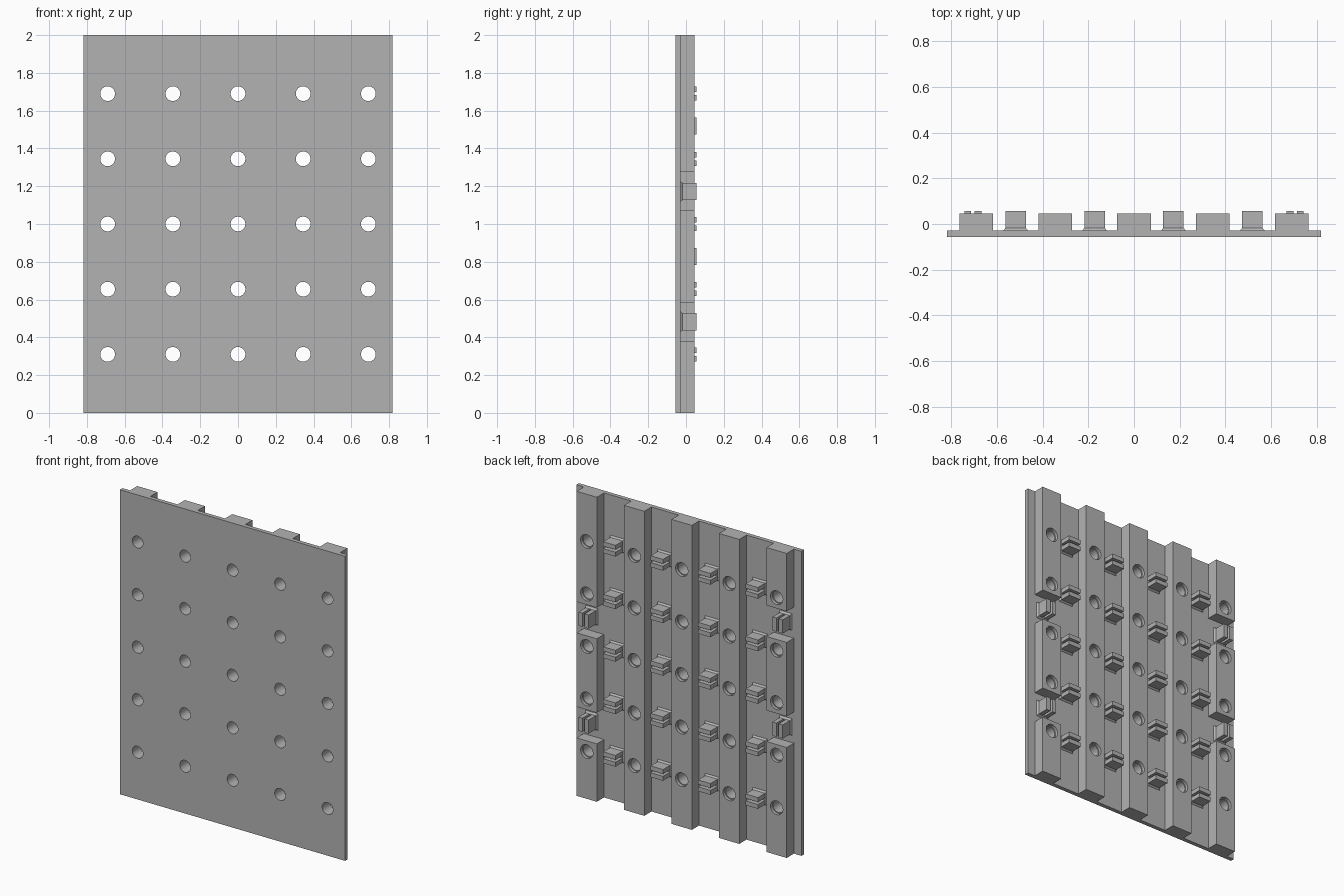
import bpy, bmesh, math
from mathutils import Matrix, Vector

if "Cube" in bpy.data.objects:
    bpy.data.objects.remove(bpy.data.objects["Cube"])

GREY = (0.45, 0.45, 0.45, 1)
mat = bpy.data.materials.new("plain grey")
mat.use_nodes = True
mat.diffuse_color = GREY
mat.node_tree.nodes["Principled BSDF"].inputs["Base Color"].default_value = GREY

W, FRONT, SKIN, RIB, TIP = 0.818, -0.0565, -0.0295, 0.045, 0.0565
PITCH, RIB_HALF = 0.345, 0.0735
COLS = [i * PITCH for i in range(-2, 3)]
ROWS = [1 + x for x in COLS]


def finish(bm, name):
    bmesh.ops.recalc_face_normals(bm, faces=bm.faces)
    mesh = bpy.data.meshes.new(name)
    bm.to_mesh(mesh)
    bm.free()
    mesh.materials.append(mat)
    ob = bpy.data.objects.new(name, mesh)
    bpy.context.scene.collection.objects.link(ob)
    return ob


def extrude(profile, direction, name):
    bm = bmesh.new()
    face = bm.faces.new([bm.verts.new(p) for p in profile])
    top = bmesh.ops.extrude_face_region(bm, geom=[face])["geom"]
    bmesh.ops.translate(bm, vec=direction,
                        verts=[v for v in top if isinstance(v, bmesh.types.BMVert)])
    return finish(bm, name)


def box(bm, x0, x1, y0, y1, z0, z1):
    m = Matrix.Translation(((x0 + x1) / 2, (y0 + y1) / 2, (z0 + z1) / 2))
    bmesh.ops.create_cube(bm, size=1, matrix=m @ Matrix.Diagonal((x1 - x0, y1 - y0, z1 - z0, 1)))


def drill(radius, y0, y1, name):
    bm = bmesh.new()
    for x in COLS:
        for z in ROWS:
            m = Matrix.Translation((x, (y0 + y1) / 2, z)) @ Matrix.Rotation(math.pi / 2, 4, 'X')
            bmesh.ops.create_cone(bm, cap_ends=True, segments=32, radius1=radius,
                                  radius2=radius, depth=y1 - y0, matrix=m)
    return finish(bm, name)


def cut(target, cutter):
    cutter.hide_render = True
    mod = target.modifiers.new("cut", 'BOOLEAN')
    mod.operation, mod.solver, mod.object = 'DIFFERENCE', 'EXACT', cutter
    bpy.context.view_layer.objects.active = target
    bpy.ops.object.modifier_apply(modifier=mod.name)
    bpy.data.objects.remove(cutter)


# Ribbed panel: one cross-section, extruded upward
section = [(-W, FRONT, 0), (-W, SKIN, 0)]
for x in COLS:
    section += [(x - RIB_HALF, SKIN, 0), (x - RIB_HALF, RIB, 0),
                (x + RIB_HALF, RIB, 0), (x + RIB_HALF, SKIN, 0)]
section += [(W, SKIN, 0), (W, FRONT, 0)]
panel = extrude(section, Vector((0, 0, 2)), "ribbed_panel")

# Gaps in the outer ribs, staggered between the two sides
EDGE_CLIPS = [(1, 1 + PITCH / 2), (1, 1 - 1.5 * PITCH),
              (-1, 1 + 1.5 * PITCH), (-1, 1 - PITCH / 2)]
gaps = bmesh.new()
for side, z in EDGE_CLIPS:
    x = side * 2 * PITCH
    box(gaps, x - 0.08, x + 0.08, SKIN - 0.0003, 0.1, z - 0.102, z + 0.102)
cut(panel, finish(gaps, "rib_gaps"))

# Through holes, slightly wider at the back
cut(panel, drill(0.039, -0.1, 0.1, "holes"))
cut(panel, drill(0.045, 0.025, 0.1, "hole_mouths"))


# Split clips: flared foot and two prongs
def clip(x, z, turned, name):
    bm = bmesh.new()
    foot = SKIN + 0.012
    rings = []
    for y, a, b in ((SKIN - 0.002, 0.056, 0.047), (foot, 0.045, 0.037)):
        rings.append([bm.verts.new((sx * a, y, sz * b))
                      for sx, sz in ((-1, -1), (1, -1), (1, 1), (-1, 1))])
    bm.faces.new(rings[0])
    bm.faces.new(rings[1])
    for i in range(4):
        j = (i + 1) % 4
        bm.faces.new((rings[0][i], rings[0][j], rings[1][j], rings[1][i]))
    for s in (-1, 1):
        lo, hi = sorted((s * 0.008, s * 0.037))
        box(bm, -0.045, 0.045, foot - 0.002, TIP, lo, hi)
    ob = finish(bm, name)
    turn = Matrix.Rotation(math.pi / 2, 4, 'Y') if turned else Matrix.Identity(4)
    ob.data.transform(Matrix.Translation((x, 0, z)) @ turn)


for x in (-1.5, -0.5, 0.5, 1.5):
    for z in ROWS:
        clip(x * PITCH, z, False, "inner_clip")
for side, z in EDGE_CLIPS:
    clip(side * 0.705, z, True, "edge_clip")

# Smooth the hole walls, keep everything else crisp
bpy.ops.object.select_all(action='DESELECT')
panel.select_set(True)
bpy.context.view_layer.objects.active = panel
bpy.ops.object.shade_smooth_by_angle(angle=math.radians(30))
